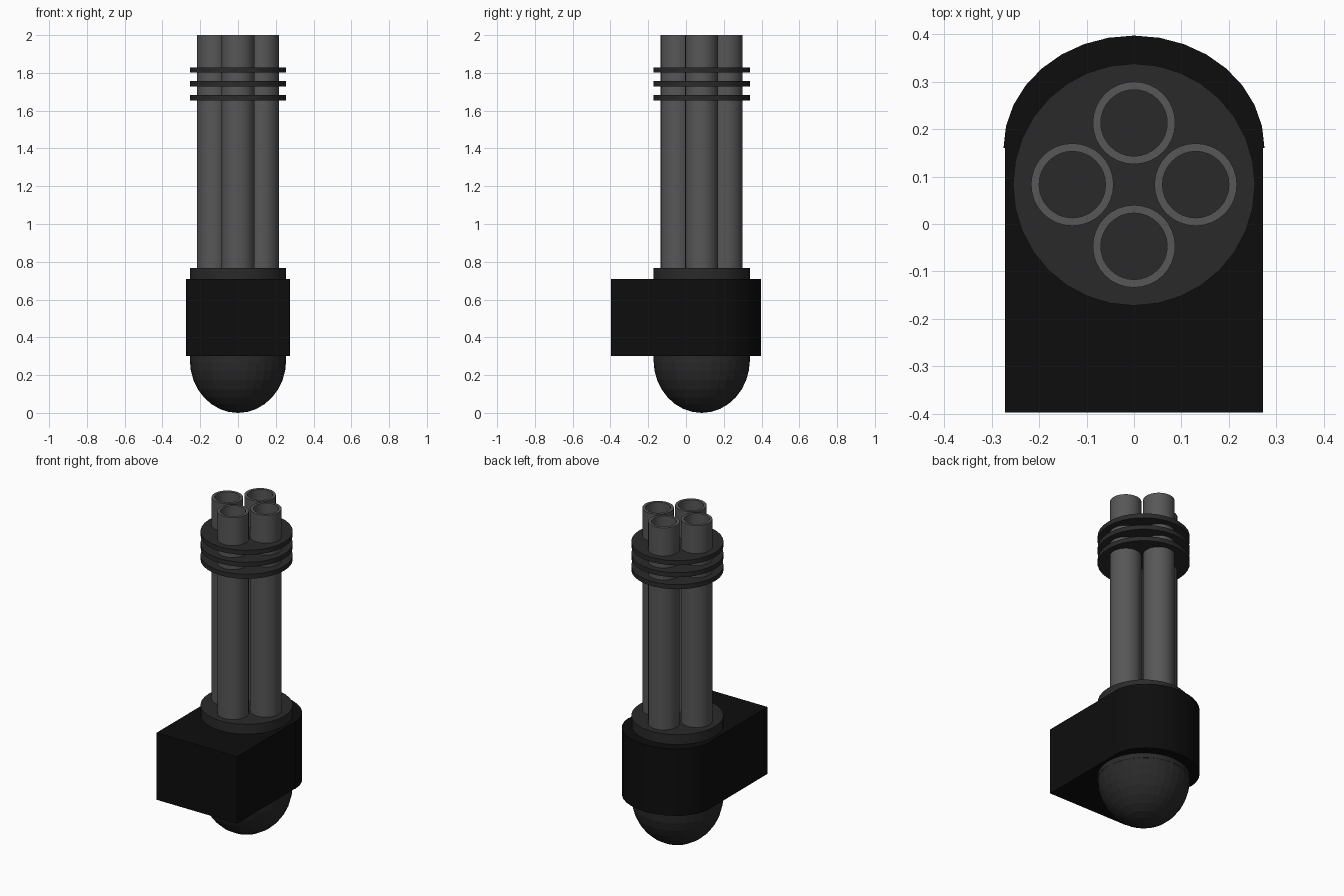
import bpy, bmesh
from math import sin, cos, pi, radians

if "Cube" in bpy.data.objects:
    bpy.data.objects.remove(bpy.data.objects["Cube"])

def material(name, v):
    m = bpy.data.materials.new(name)
    m.diffuse_color = (v, v, v, 1)
    m.use_nodes = True
    m.node_tree.nodes["Principled BSDF"].inputs["Base Color"].default_value = m.diffuse_color
    return m

black = material("black_housing", 0.004)
dark = material("dark_metal", 0.023)
steel = material("barrel_metal", 0.095)
CY = 0.083   # y of the barrel cluster axis

def finish(name, bm, mat, smooth=True):
    bmesh.ops.recalc_face_normals(bm, faces=bm.faces)
    mesh = bpy.data.meshes.new(name)
    bm.to_mesh(mesh)
    bm.free()
    mesh.materials.append(mat)
    ob = bpy.data.objects.new(name, mesh)
    bpy.context.collection.objects.link(ob)
    if smooth:
        bpy.ops.object.select_all(action='DESELECT')
        ob.select_set(True)
        bpy.context.view_layer.objects.active = ob
        bpy.ops.object.shade_smooth_by_angle(angle=radians(30))
    return ob

def lathe(name, profile, x, y, mat, closed=False, segs=32, smooth=True):
    """Revolve (radius, z) points around a vertical axis at x, y."""
    bm = bmesh.new()
    vs = [bm.verts.new((x + r, y, z)) for r, z in profile]
    pairs = list(zip(vs, vs[1:])) + ([(vs[-1], vs[0])] if closed else [])
    edges = [bm.edges.new(p) for p in pairs]
    bmesh.ops.spin(bm, geom=vs + edges, cent=(x, y, 0), axis=(0, 0, 1),
                   angle=2 * pi, steps=segs, use_duplicate=False)
    bmesh.ops.remove_doubles(bm, verts=bm.verts, dist=1e-4)
    return finish(name, bm, mat, smooth)

# Housing: box in front, elliptical half-round behind
outline = [(-0.272, 0.16), (-0.272, -0.397), (0.272, -0.397), (0.272, 0.16)]
outline += [(0.275 * cos(pi * i / 16), 0.16 + 0.237 * sin(pi * i / 16)) for i in range(17)]
bm = bmesh.new()
base = bm.faces.new([bm.verts.new((x, y, 0.30)) for x, y in outline])
top = bmesh.ops.extrude_face_region(bm, geom=[base])["geom"]
bmesh.ops.translate(bm, vec=(0, 0, 0.408),
                    verts=[g for g in top if isinstance(g, bmesh.types.BMVert)])
if base not in bm.faces[:]:
    bm.faces.new([v for v in base.verts])
finish("housing", bm, black)

# Core drum passing through the housing
lathe("core_drum", [(0, 0.27), (0.255, 0.27), (0.255, 0.768), (0, 0.768)], 0, CY, dark)

# Rounded bottom cap, faceted
dome = [(0.255 * sin(a), 0.28 - 0.28 * cos(a)) for a in [pi / 2 * i / 8 for i in range(9)]]
lathe("bottom_dome", dome, 0, CY, dark, smooth=False)

# Four hollow barrels
for i in range(4):
    a = i * pi / 2
    lathe(f"barrel_{i + 1}", [(0.087, 0.75), (0.087, 2.0), (0.070, 2.0), (0.070, 0.75)],
          0.13 * cos(a), CY + 0.13 * sin(a), steel, closed=True)

# Three clamp discs near the muzzle
for i, z in enumerate((1.655, 1.728, 1.801)):
    lathe(f"clamp_disc_{i + 1}", [(0, z), (0.255, z), (0.255, z + 0.028), (0, z + 0.028)],
          0, CY, dark)
